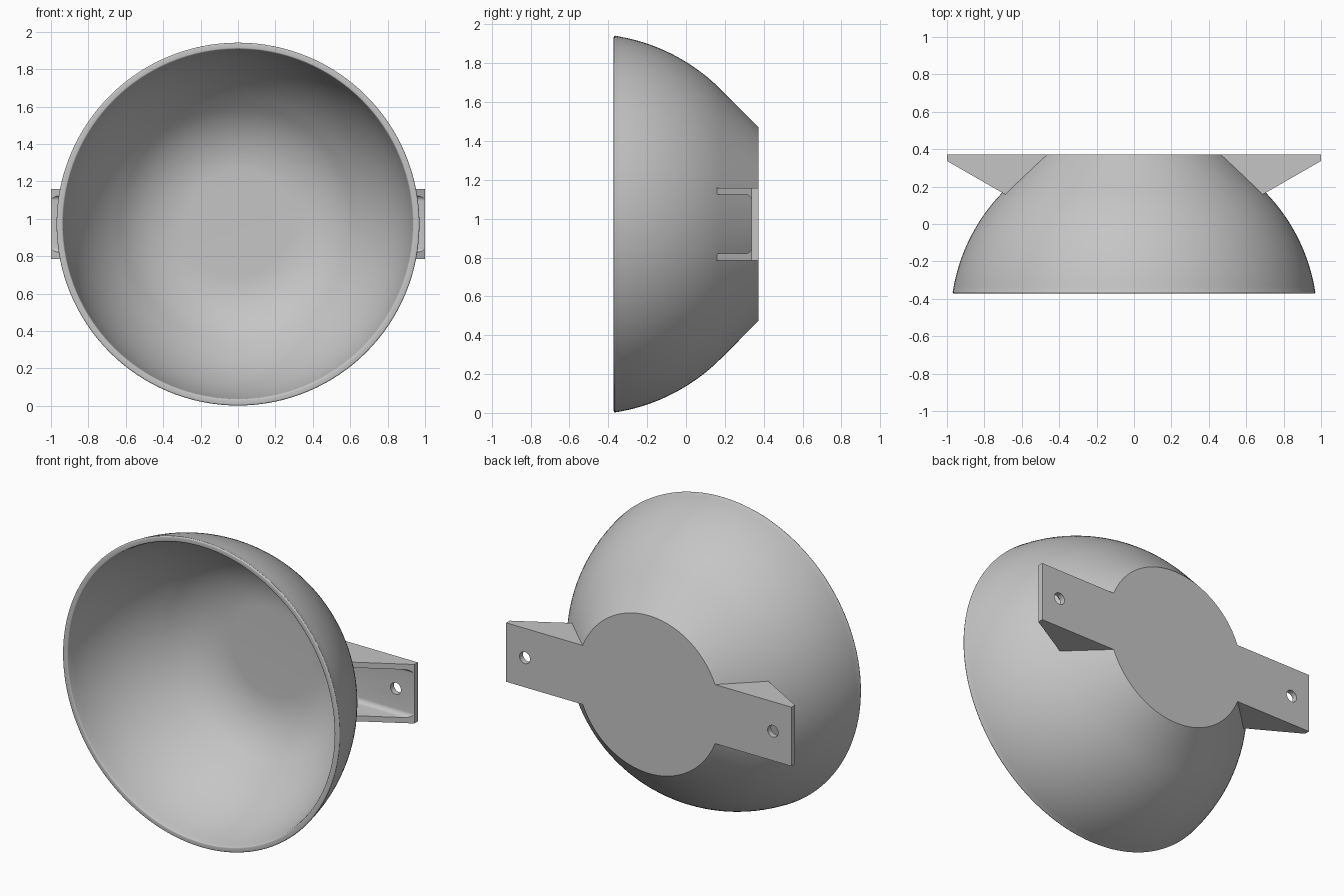
import bpy, bmesh, math
from mathutils import Vector, Matrix

if "Cube" in bpy.data.objects:
    bpy.data.objects.remove(bpy.data.objects["Cube"], do_unlink=True)

CZ = 0.972           # height of the bowl axis
FRONT, BACK = -0.372, 0.372
WALL = 0.035         # shell, plate and gusset thickness

grey = bpy.data.materials.new("light_grey")
grey.use_nodes = True
grey.diffuse_color = (0.56, 0.56, 0.56, 1)
grey.node_tree.nodes["Principled BSDF"].inputs["Base Color"].default_value = (0.56, 0.56, 0.56, 1)


def make_object(bm, name):
    bmesh.ops.recalc_face_normals(bm, faces=bm.faces)
    mesh = bpy.data.meshes.new(name)
    bm.to_mesh(mesh)
    bm.free()
    mesh.materials.append(grey)
    obj = bpy.data.objects.new(name, mesh)
    bpy.context.collection.objects.link(obj)
    return obj


def activate(obj):
    bpy.ops.object.select_all(action='DESELECT')
    obj.select_set(True)
    bpy.context.view_layer.objects.active = obj


def smooth(obj):
    activate(obj)
    bpy.ops.object.shade_smooth_by_angle(angle=math.radians(32))


def arc(cx, cy, r, a0, a1, n):
    """Points on a circular arc, angles in degrees."""
    angles = [math.radians(a0 + (a1 - a0) * i / n) for i in range(n + 1)]
    return [(cx + r * math.cos(a), cy + r * math.sin(a)) for a in angles]


# Bowl: (radius, y) profile spun about the y axis; sphere, cone and flat back
centre, outer_r, disc_r = -0.515, 0.981, 0.5
inner_r = outer_r - WALL
floor_y = BACK - WALL
corner_r = disc_r - WALL * math.tan(math.pi / 8)   # inner cone meets floor
round_r = 0.5                                      # rounding of that corner
floor_r = corner_r - round_r * math.tan(math.pi / 8)
lip = 0.008

profile = [(0, BACK), (disc_r, BACK)]
profile += arc(0, centre, outer_r, 45, 9, 20)
profile += arc(0.97 - lip, FRONT + lip, lip, 0, -90, 4)
profile += arc(0.935 + lip, FRONT + lip, lip, -90, -180, 4)
profile += arc(0, centre, inner_r, 10, 45, 20)
profile += arc(floor_r, floor_y - round_r, round_r, 45, 90, 12)
profile += [(0, floor_y)]

bm = bmesh.new()
verts = [bm.verts.new((r, y, CZ)) for r, y in profile]
edges = [bm.edges.new(pair) for pair in zip(verts, verts[1:])]
bmesh.ops.spin(bm, geom=verts + edges, cent=(0, 0, CZ), axis=(0, 1, 0),
               angle=math.tau, steps=128, use_merge=True)
bmesh.ops.remove_doubles(bm, verts=bm.verts, dist=1e-5)
smooth(make_object(bm, "bowl"))

# Bracket: U-shaped channel extruded along x, then trimmed by two planes
half, fillet, low = 0.187, 0.03, 0.1
inside = half - WALL
right = [(half, BACK), (half, low), (inside, low)]
right += arc(inside - fillet, floor_y - fillet, fillet, 0, 90, 6)
channel = right + [(-z, y) for z, y in reversed(right)]


def bracket(side, name):
    bm = bmesh.new()
    face = bm.faces.new([bm.verts.new((0.3, y, CZ + z)) for z, y in channel])
    ext = bmesh.ops.extrude_face_region(bm, geom=[face])
    bmesh.ops.translate(bm, vec=(0.7, 0, 0),
                        verts=[v for v in ext["geom"] if isinstance(v, bmesh.types.BMVert)])
    cuts = [((1, floor_y, 0), (0.5, -0.87, 0)),      # sloping gusset edge
            ((0.828, 0, 0), (-1, -1, 0))]            # end buried in the bowl wall
    for point, normal in cuts:
        bmesh.ops.bisect_plane(bm, geom=bm.verts[:] + bm.edges[:] + bm.faces[:],
                               plane_co=point, plane_no=Vector(normal), clear_outer=True)
        bmesh.ops.holes_fill(bm, edges=[e for e in bm.edges if e.is_boundary], sides=0)
    bmesh.ops.scale(bm, vec=(side, 1, 1), verts=bm.verts)
    obj = make_object(bm, name)

    # Screw hole through the plate
    bm = bmesh.new()
    bmesh.ops.create_cone(bm, cap_ends=True, segments=32, radius1=0.037, radius2=0.037, depth=0.3,
                          matrix=Matrix.Translation((side * 0.87, BACK, CZ)) @ Matrix.Rotation(math.pi / 2, 4, 'X'))
    cutter = make_object(bm, "hole_cutter")
    cutter.hide_render = True
    mod = obj.modifiers.new("hole", 'BOOLEAN')
    mod.operation, mod.solver, mod.object = 'DIFFERENCE', 'EXACT', cutter
    activate(obj)
    bpy.ops.object.modifier_apply(modifier=mod.name)
    bpy.data.objects.remove(cutter, do_unlink=True)
    smooth(obj)


bracket(1, "left_bracket")
bracket(-1, "right_bracket")
